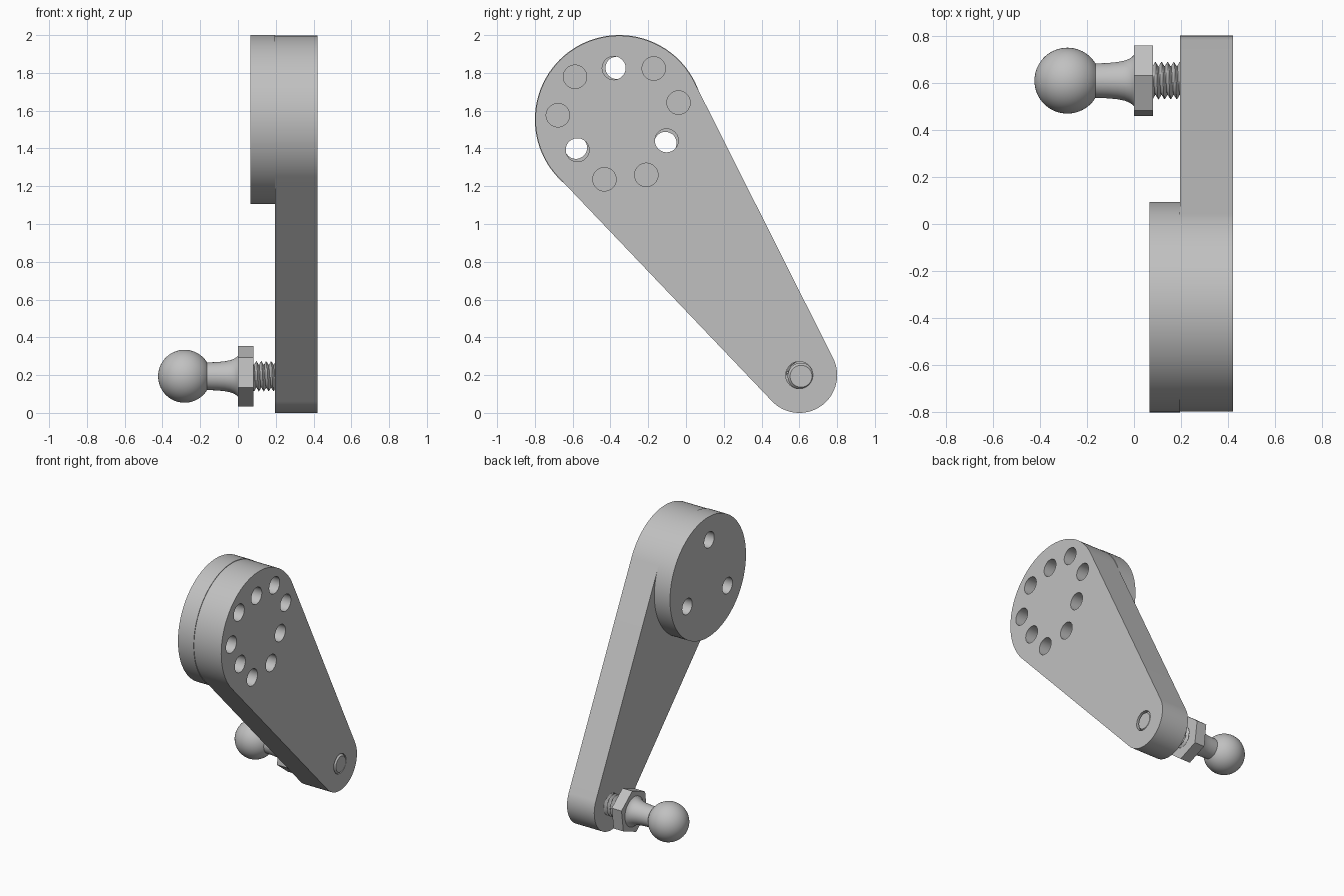
import bpy, bmesh
from math import pi, sin, cos, radians, asin, atan2, hypot
from mathutils import Matrix

if "Cube" in bpy.data.objects:
    bpy.data.objects.remove(bpy.data.objects["Cube"], do_unlink=True)

metal = bpy.data.materials.new("plain_grey_metal")
metal.use_nodes = True
GREY = (0.53, 0.53, 0.53, 1)
metal.diffuse_color = GREY
metal.node_tree.nodes["Principled BSDF"].inputs["Base Color"].default_value = GREY

HUB = (-0.353, 1.553)    # y, z of the large end
TIP = (0.6, 0.2)         # y, z of the small end
STUD = (0.609, 0.194)    # y, z of the ball stud axis
TO_X = Matrix(((0, 0, 1, 0), (1, 0, 0, 0), (0, 1, 0, 0), (0, 0, 0, 1)))


def finish(obj, angle=30):
    bpy.ops.object.select_all(action='DESELECT')
    obj.select_set(True)
    bpy.context.view_layer.objects.active = obj
    bpy.ops.object.shade_smooth_by_angle(angle=radians(angle))


def add_mesh(name, bm, angle=30):
    bmesh.ops.remove_doubles(bm, verts=bm.verts[:], dist=1e-5)
    bmesh.ops.recalc_face_normals(bm, faces=bm.faces[:])
    mesh = bpy.data.meshes.new(name)
    bm.to_mesh(mesh)
    bm.free()
    mesh.materials.append(metal)
    obj = bpy.data.objects.new(name, mesh)
    bpy.context.collection.objects.link(obj)
    finish(obj, angle)
    return obj


def arc(centre, r, start, end, n):
    return [(centre[0] + r * cos(start + (end - start) * i / n),
             centre[1] + r * sin(start + (end - start) * i / n)) for i in range(n + 1)]


def circle(centre, r, n=48):
    return arc(centre, r, 0, 2 * pi, n)[:-1]


def polar(r, degrees):
    a = radians(degrees)
    return (HUB[0] + r * cos(a), HUB[1] + r * sin(a))


def plate(name, loops, x0, x1):
    """Extrude an outline with holes along x."""
    curve = bpy.data.curves.new(name + "_outline", 'CURVE')
    curve.dimensions = '2D'
    curve.fill_mode = 'BOTH'
    curve.extrude = (x1 - x0) / 2
    for pts in loops:
        s = curve.splines.new('POLY')
        s.points.add(len(pts) - 1)
        for p, (u, v) in zip(s.points, pts):
            p.co = (u, v, 0, 1)
        s.use_cyclic_u = True
    temp = bpy.data.objects.new(name + "_outline", curve)
    bpy.context.collection.objects.link(temp)
    graph = bpy.context.evaluated_depsgraph_get()
    mesh = bpy.data.meshes.new_from_object(temp.evaluated_get(graph))
    mesh.materials.clear()
    bm = bmesh.new()
    bm.from_mesh(mesh)
    bm.transform(Matrix.Translation(((x0 + x1) / 2, 0, 0)) @ TO_X)
    bpy.data.objects.remove(temp, do_unlink=True)
    bpy.data.curves.remove(curve)
    bpy.data.meshes.remove(mesh)
    return add_mesh(name, bm)


def lathe(name, profile, segs=48, start=0, ridge=None, angle=30):
    """Spin (x, radius) points about the stud axis; ridge adds to the radius."""
    bm = bmesh.new()
    rings = []
    for x, r in profile:
        ring = []
        for k in range(segs):
            a = start + 2 * pi * k / segs
            rr = r + (ridge(x, a) if ridge and r > 0 else 0)
            ring.append(bm.verts.new((x, STUD[0] + rr * cos(a), STUD[1] + rr * sin(a))))
        rings.append(ring)
    for p, q in zip(rings, rings[1:]):
        for k in range(segs):
            j = (k + 1) % segs
            bm.faces.new((p[k], p[j], q[j], q[k]))
    bmesh.ops.dissolve_degenerate(bm, edges=bm.edges[:], dist=1e-6)
    return add_mesh(name, bm, angle)


# Tapered arm: two round ends joined by tangents, with a ring of holes
R_HUB, R_TIP = 0.444, 0.2
dy, dz = TIP[0] - HUB[0], TIP[1] - HUB[1]
axis = atan2(dz, dy)
spread = pi / 2 - asin((R_HUB - R_TIP) / hypot(dy, dz))
outline = arc(HUB, R_HUB, axis + spread, axis - spread + 2 * pi, 96)
outline += arc(TIP, R_TIP, axis - spread, axis + spread, 48)
holes = []
for i in range(9):
    inner = i % 3 == 2
    holes.append(circle(polar(0.274 if inner else 0.326, 16 + 40 * i), 0.062))
plate("arm", [outline, circle(TIP, 0.072)] + holes, 0.196, 0.42)

# Hub disc behind the arm, with three through holes
disc_holes = [circle(polar(0.274, 93 + 120 * i), 0.059) for i in range(3)]
plate("hub_disc", [circle(HUB, 0.447, 128)] + disc_holes, 0.066, 0.195)

# Ball with flared neck
ball_x, ball_r, neck_r = -0.283, 0.14, 0.073
last = pi - asin(neck_r / ball_r)
ball = [(ball_x - ball_r * cos(last * i / 28), ball_r * sin(last * i / 28)) for i in range(29)]
neck = [(-0.11, 0.075), (-0.07, 0.079), (-0.04, 0.085), (-0.02, 0.093),
        (-0.007, 0.102), (0.002, 0.112), (0.002, 0)]
lathe("ball_and_neck", ball + neck)

# Hexagonal collar
lathe("hex_collar", [(0, 0), (0, 0.162), (0.081, 0.162), (0.081, 0)], 6, radians(22))

# Threaded shank with a helical ridge
PITCH = 0.026


def thread(x, a):
    t = (x / PITCH - a / (2 * pi)) % 1
    return 0.022 * (1 - abs(2 * t - 1))


steps = 64
shank = [(0.075 + 0.205 * i / steps, 0.059) for i in range(steps + 1)]
lathe("threaded_shank", [(0.075, 0)] + shank + [(0.28, 0)], 48, 0, thread, 40)

# Plain shank end filling the hole in the arm
lathe("shank_end", [(0.26, 0), (0.26, 0.071), (0.405, 0.071), (0.421, 0.058), (0.421, 0)])
